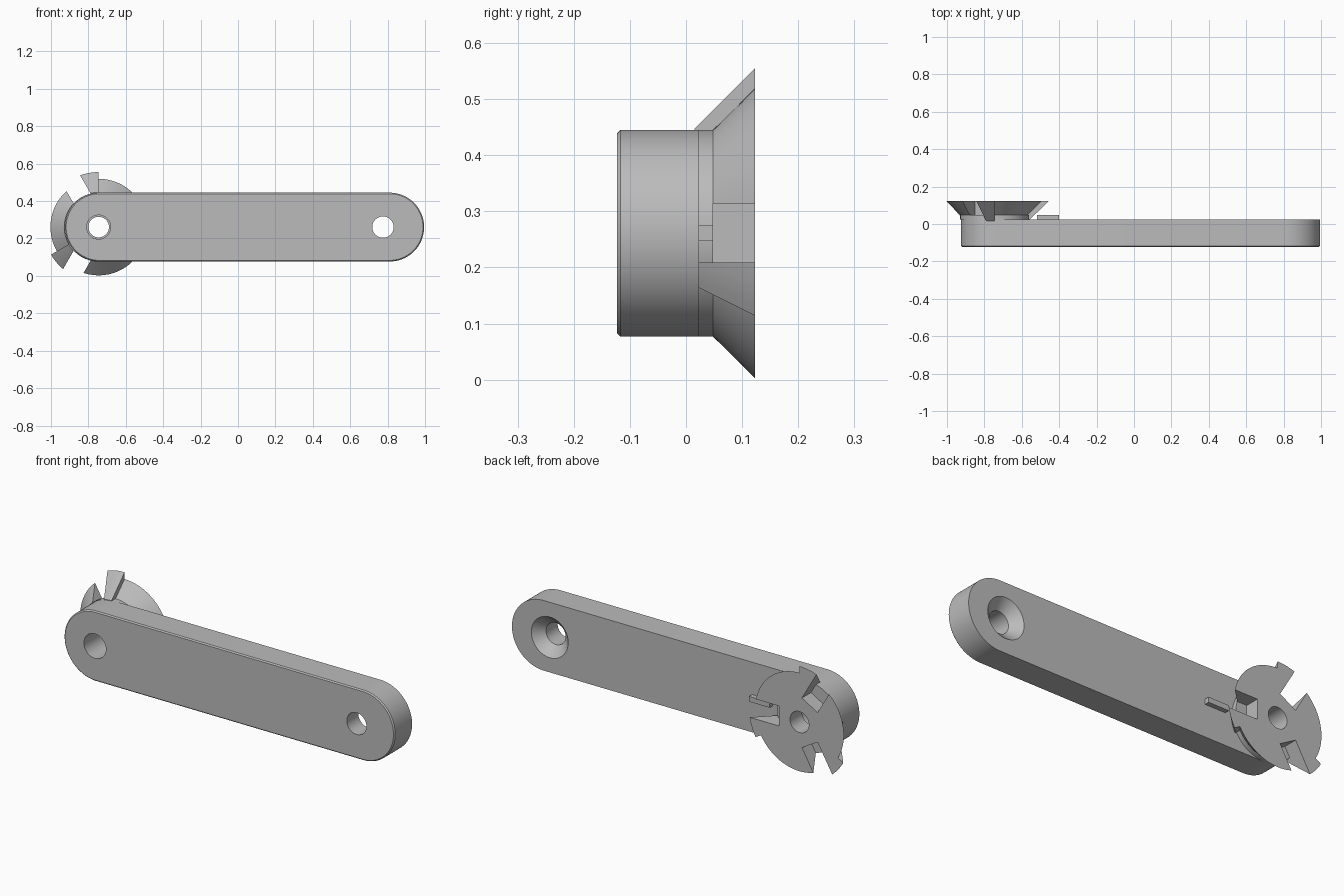
import bpy, bmesh
from math import sin, cos, pi, radians, tan

if "Cube" in bpy.data.objects:
    bpy.data.objects.remove(bpy.data.objects["Cube"], do_unlink=True)

grey = bpy.data.materials.new("plain_grey")
grey.use_nodes = True
grey.diffuse_color = (0.5, 0.5, 0.5, 1)
grey.node_tree.nodes["Principled BSDF"].inputs["Base Color"].default_value = (0.5, 0.5, 0.5, 1)

MID = 0.261          # height of the arm's centre line
HUB_X = -0.745       # axis of the toothed hub
HOLE_X = 0.775       # axis of the countersunk hole
ARM_R = 0.184
BACK = 0.023         # rear face of the arm
FACE = 0.123         # rear face of the hub
SLOT = 0.0525        # half width of a hub slot


def finish(name, bm):
    bmesh.ops.recalc_face_normals(bm, faces=bm.faces)
    mesh = bpy.data.meshes.new(name)
    bm.to_mesh(mesh)
    bm.free()
    mesh.materials.append(grey)
    ob = bpy.data.objects.new(name, mesh)
    bpy.context.collection.objects.link(ob)
    return ob


def loft(name, rings):
    """Closed solid through equal rings of points."""
    bm = bmesh.new()
    loops = [[bm.verts.new(p) for p in ring] for ring in rings]
    n = len(loops[0])
    for a, b in zip(loops, loops[1:]):
        for i in range(n):
            bm.faces.new((a[i], a[(i + 1) % n], b[(i + 1) % n], b[i]))
    bm.faces.new(loops[0])
    bm.faces.new(loops[-1])
    return finish(name, bm)


def turned(name, x, profile, n=96):
    """Solid of revolution about a y axis; profile holds (radius, y)."""
    return loft(name, [[(x + r * cos(2 * pi * i / n), y, MID + r * sin(2 * pi * i / n))
                        for i in range(n)] for r, y in profile])


def prism(name, points, y0, y1, angle=0):
    """Outline around the hub axis, turned by angle and extruded along y."""
    c, s = cos(angle), sin(angle)
    return loft(name, [[(HUB_X + u * c - v * s, y, MID + u * s + v * c)
                        for u, v in points] for y in (y0, y1)])


def boolean(target, tool, operation):
    mod = target.modifiers.new(operation, "BOOLEAN")
    mod.operation = operation
    mod.solver = "EXACT"
    mod.object = tool
    bpy.context.view_layer.objects.active = target
    bpy.ops.object.modifier_apply(modifier=mod.name)
    bpy.data.objects.remove(tool, do_unlink=True)


def stadium(r, y, n=48):
    ends = ((0.811, -pi / 2), (-0.741, pi / 2))
    return [(x + r * cos(a + pi * i / n), y, MID + r * sin(a + pi * i / n))
            for x, a in ends for i in range(n + 1)]


# Arm with chamfered front rim, pivot hole and countersunk hole
arm = loft("arm", [stadium(ARM_R - 0.006, -FACE), stadium(ARM_R, -FACE + 0.006),
                   stadium(ARM_R, BACK)])
boolean(arm, turned("pivot_cutter", HUB_X, [(0.064, -0.2), (0.064, 0.2)]), "DIFFERENCE")
boolean(arm, turned("screw_cutter", HOLE_X,
                    [(0.057, -0.2), (0.057, -0.027), (0.107, BACK), (0.107, 0.1)]), "DIFFERENCE")

# Flared hub, with three slots and a tooth beside each slot
hub = turned("hub", HUB_X, [(ARM_R, BACK), (ARM_R, 0.048), (0.258, FACE)])
box = [(0.12, -SLOT), (0.4, -SLOT), (0.4, SLOT), (0.12, SLOT)]
wedge = [(SLOT / tan(pi / 6), -SLOT), (0.5, -SLOT), (0.5, -0.5 * tan(pi / 6))]
for degrees in (0, 120, 240):
    angle = radians(degrees)
    boolean(hub, prism("slot_cutter", box, 0.048, 0.2, angle), "DIFFERENCE")
    tooth = turned("tooth", HUB_X, [(0.186, 0.015), (0.294, FACE)])
    boolean(tooth, prism("wedge_cutter", wedge, -0.1, 0.2, angle), "INTERSECT")
    boolean(hub, tooth, "UNION")
boolean(hub, turned("bore_cutter", HUB_X, [(0.055, -0.2), (0.055, 0.2)]), "DIFFERENCE")

# Small index rib on the arm, in line with one slot
rib = prism("index_rib", [(0.226, -0.014), (0.345, -0.014), (0.345, 0.014), (0.226, 0.014)],
            BACK - 0.005, 0.048)

# Smooth the round walls and keep the edges sharp
bpy.ops.object.select_all(action="DESELECT")
for ob in (arm, hub, rib):
    ob.select_set(True)
bpy.context.view_layer.objects.active = arm
bpy.ops.object.shade_smooth_by_angle(angle=radians(30))
